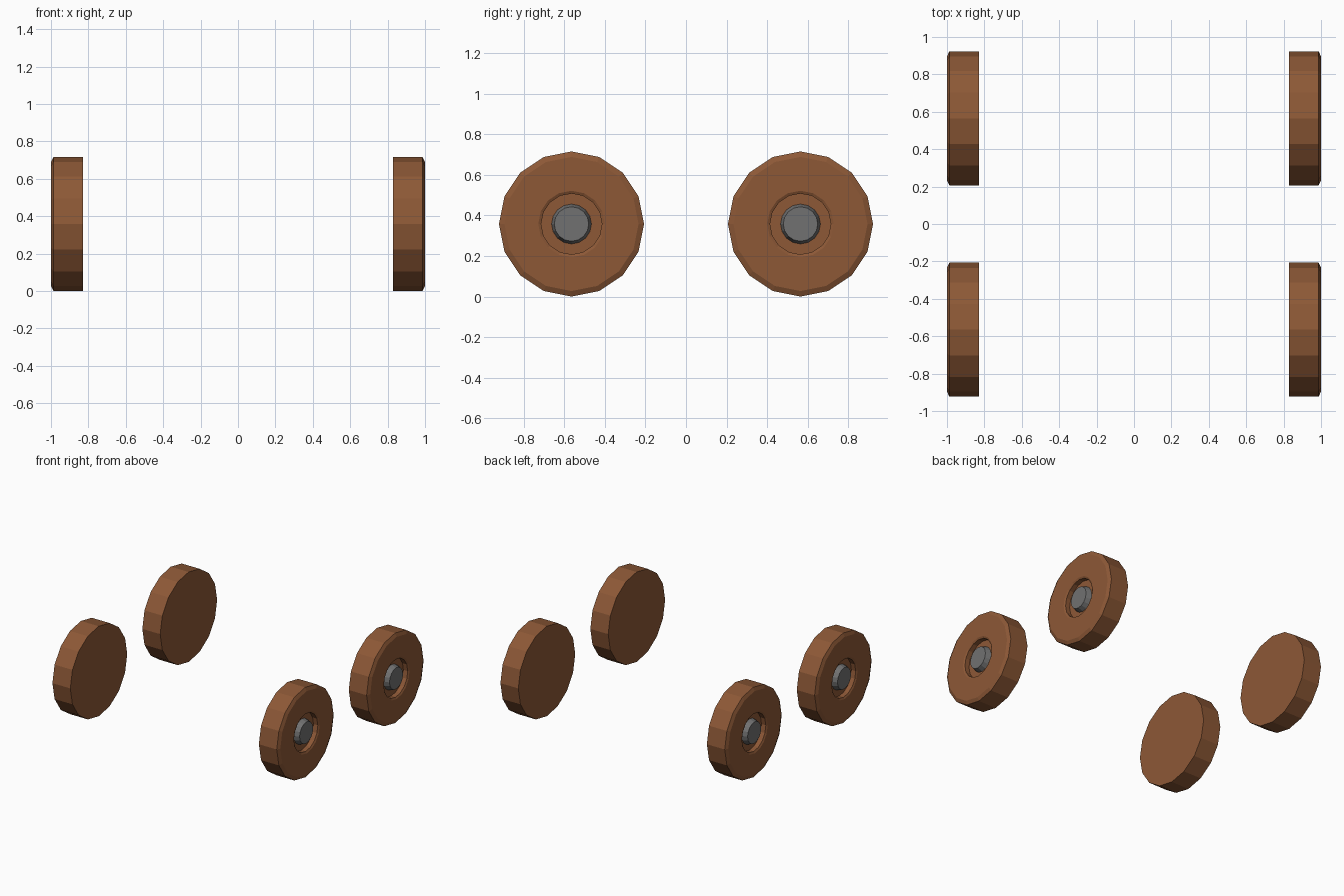
import bpy, bmesh
from math import sin, cos, pi

if "Cube" in bpy.data.objects:
    bpy.data.objects.remove(bpy.data.objects["Cube"])

SIDES = 16
RADIUS = 0.358


def material(name, color):
    m = bpy.data.materials.new(name)
    m.diffuse_color = color
    m.use_nodes = True
    m.node_tree.nodes["Principled BSDF"].inputs["Base Color"].default_value = m.diffuse_color
    return m


def lathe_x(name, profile, side, y, mat):
    """Revolve (x, radius) points about a wheel axle; both ends are capped."""
    bm = bmesh.new()
    rings = [[bm.verts.new((side * x,
                            y + r * sin(2 * pi * i / SIDES),
                            RADIUS + r * cos(2 * pi * i / SIDES)))
              for i in range(SIDES)] for x, r in profile]
    for a, b in zip(rings, rings[1:]):
        for i in range(SIDES):
            j = (i + 1) % SIDES
            bm.faces.new((a[i], a[j], b[j], b[i]))
    bm.faces.new(rings[0])
    bm.faces.new(rings[-1])
    bmesh.ops.recalc_face_normals(bm, faces=bm.faces)
    mesh = bpy.data.meshes.new(name)
    bm.to_mesh(mesh)
    bm.free()
    mesh.materials.append(mat)
    obj = bpy.data.objects.new(name, mesh)
    bpy.context.collection.objects.link(obj)


brown = material("brown_wood", (0.266, 0.098, 0.037, 1))
grey = material("grey_metal", (0.165, 0.165, 0.165, 1))

# Wheel: flat inner face, chamfered outer rim, dished centre
wheel = [(0.83, RADIUS), (0.987, RADIUS), (1.0, 0.331),
         (1.0, 0.164), (0.993, 0.150), (0.955, 0.150)]
# Hub: tapered axle cap standing in the dish
hub = [(0.950, 0.100), (0.997, 0.085)]

for side, sname in ((1, "right"), (-1, "left")):
    for y, yname in ((-0.565, "front"), (0.565, "back")):
        lathe_x(f"{yname}_{sname}_wheel", wheel, side, y, brown)
        lathe_x(f"{yname}_{sname}_hub", hub, side, y, grey)
